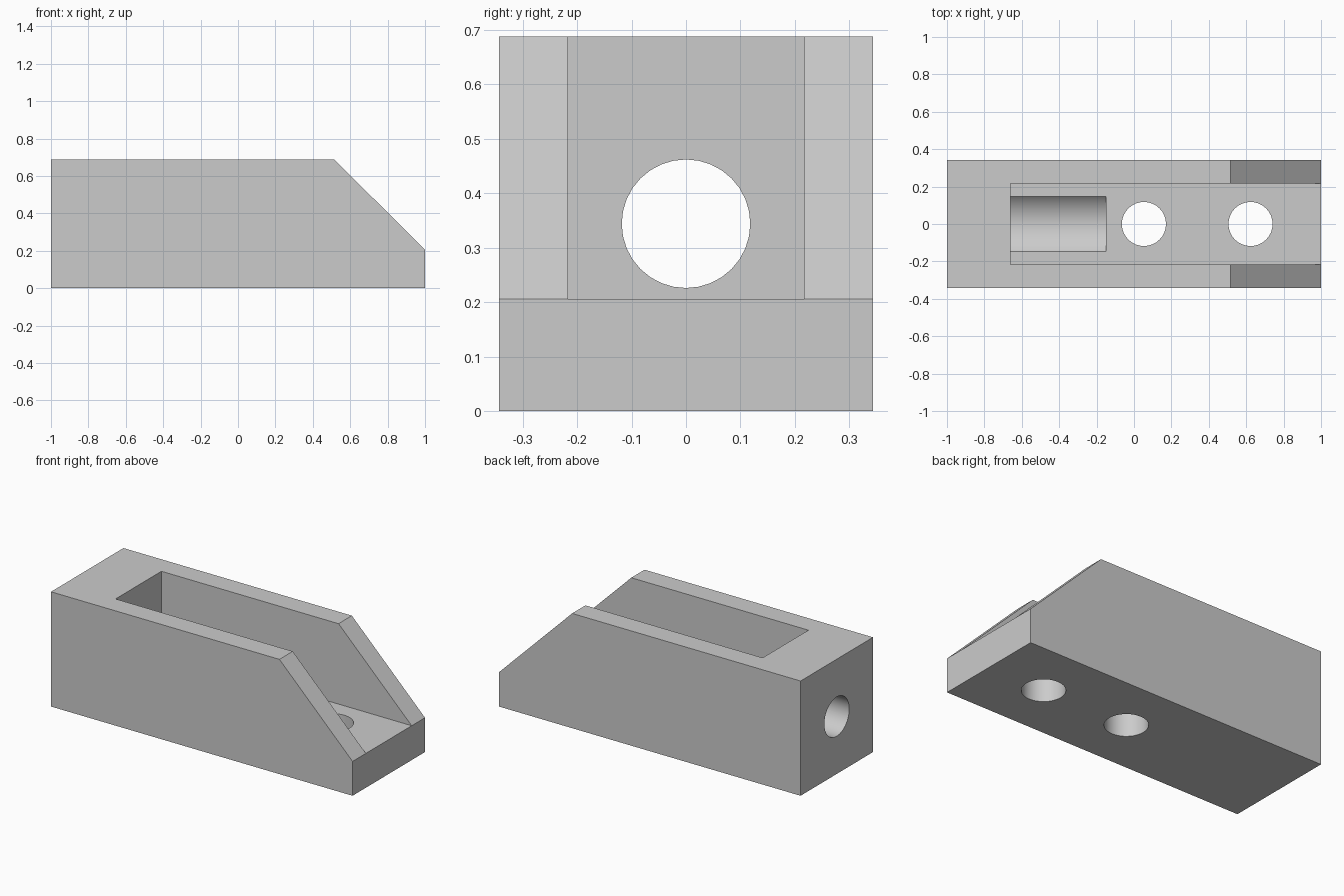
import bpy
import bmesh
from math import pi, radians
from mathutils import Matrix, Vector

if "Cube" in bpy.data.objects:
    bpy.data.objects.remove(bpy.data.objects["Cube"], do_unlink=True)

HALF_WIDTH = 0.343
HEIGHT = 0.688
FLOOR = 0.206
SLOT_HALF = 0.217
SLOT_END = -0.66
AXIS_Z = HEIGHT / 2
HOLE_R = 0.118

grey = bpy.data.materials.new("light_grey")
grey.use_nodes = True
colour = (0.6, 0.6, 0.6, 1)
grey.diffuse_color = colour
grey.node_tree.nodes["Principled BSDF"].inputs["Base Color"].default_value = colour


def finish(name, bm):
    bmesh.ops.recalc_face_normals(bm, faces=bm.faces)
    mesh = bpy.data.meshes.new(name)
    bm.to_mesh(mesh)
    bm.free()
    mesh.materials.append(grey)
    obj = bpy.data.objects.new(name, mesh)
    bpy.context.collection.objects.link(obj)
    return obj


def prism(name, profile, half_width):
    """Extrude an x-z profile symmetrically along y."""
    bm = bmesh.new()
    face = bm.faces.new([bm.verts.new((x, -half_width, z)) for x, z in profile])
    extruded = bmesh.ops.extrude_face_region(bm, geom=[face])["geom"]
    verts = [v for v in extruded if isinstance(v, bmesh.types.BMVert)]
    bmesh.ops.translate(bm, verts=verts, vec=(0, 2 * half_width, 0))
    return finish(name, bm)


def cylinder(name, start, end, radius):
    """Cylinder between two points."""
    start, end = Vector(start), Vector(end)
    span = end - start
    turn = Matrix.Rotation(pi / 2, 4, "Y") if span.x else Matrix()
    bm = bmesh.new()
    bmesh.ops.create_cone(bm, cap_ends=True, segments=32, radius1=radius, radius2=radius,
                          depth=span.length,
                          matrix=Matrix.Translation((start + end) / 2) @ turn)
    return finish(name, bm)


# Solid block with a sloped nose
block = prism("slotted_block", [(-1, 0), (1, 0), (1, FLOOR), (0.515, HEIGHT), (-1, HEIGHT)],
              HALF_WIDTH)

# Open slot, rounded trough, end-wall bore and two floor holes
cutters = [
    prism("slot_cutter", [(SLOT_END, FLOOR), (1.2, FLOOR), (1.2, 1), (SLOT_END, 1)], SLOT_HALF),
    cylinder("trough_cutter", (SLOT_END, 0, AXIS_Z), (-0.15, 0, AXIS_Z), 0.203),
    cylinder("bore_cutter", (-1.2, 0, AXIS_Z), (-0.5, 0, AXIS_Z), HOLE_R),
]
for x in (0.053, 0.623):
    cutters.append(cylinder("floor_hole_cutter", (x, 0, -0.2), (x, 0, 0.5), HOLE_R))

bpy.context.view_layer.objects.active = block
for cutter in cutters:
    cutter.hide_render = True
    cut = block.modifiers.new(cutter.name, "BOOLEAN")
    cut.operation = "DIFFERENCE"
    cut.solver = "EXACT"
    cut.object = cutter
    bpy.ops.object.modifier_apply(modifier=cut.name)
    bpy.data.objects.remove(cutter, do_unlink=True)

# Smooth bores, sharp edges
bpy.ops.object.select_all(action="DESELECT")
block.select_set(True)
bpy.ops.object.shade_smooth_by_angle(angle=radians(30))
